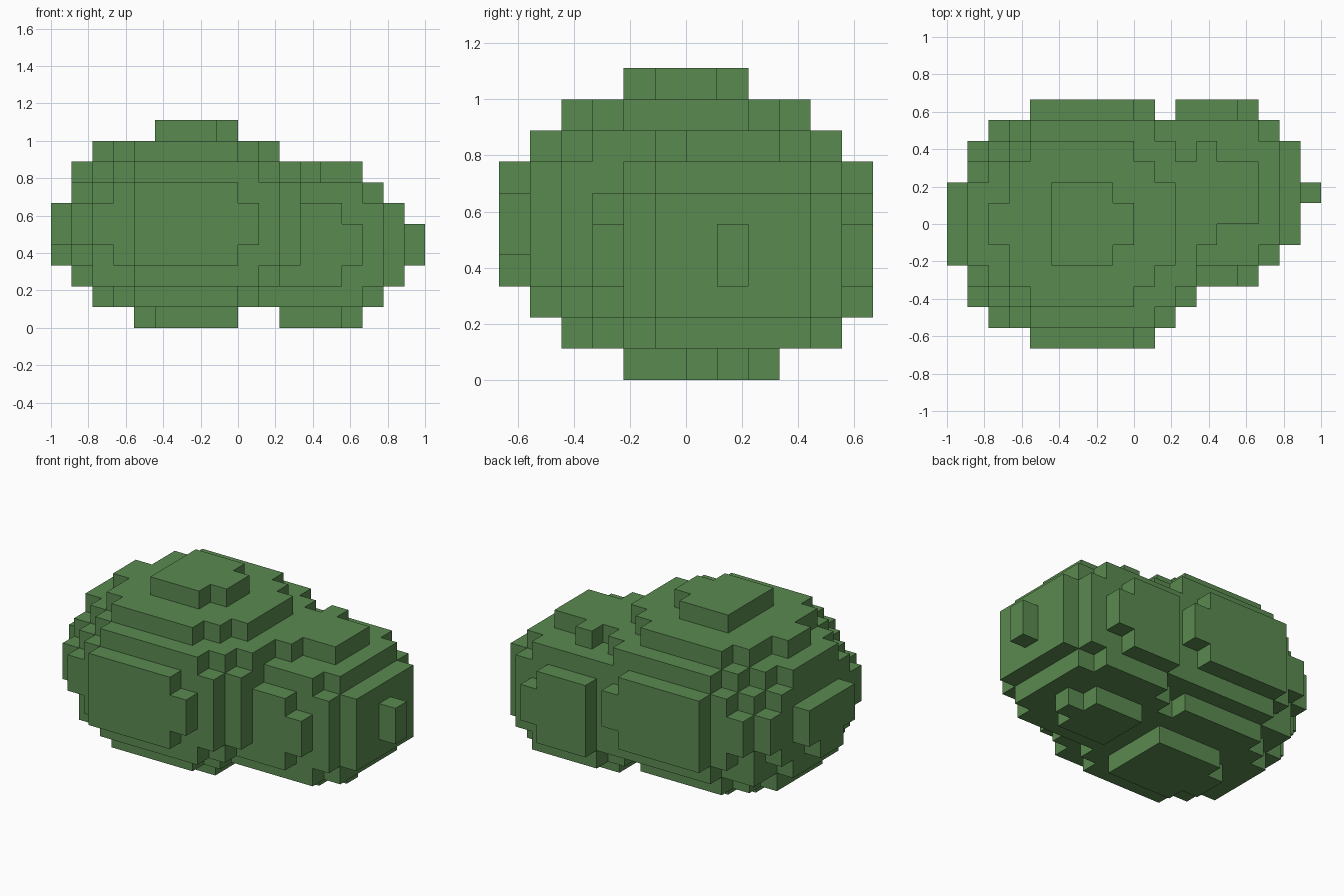
import bpy
import bmesh
from mathutils import Vector

if "Cube" in bpy.data.objects:
    bpy.data.objects.remove(bpy.data.objects["Cube"])

CELL = 1 / 9              # block edge length
NX, NY, NZ = 18, 12, 10   # grid of blocks

# Each leafy lobe is an ellipsoid in block units: centre, radii
LOBES = [
    ((6.66, 6.0, 4.94), (6.5, 6.22, 4.81)),        # large lobe
    ((12.8, 7.5, 4.056), (4.77, 4.591, 3.857)),    # small lobe
]


def filled(cell):
    """A block is present when its middle lies inside a lobe."""
    return any(
        sum(((p + 0.5 - c) / r) ** 2 for p, c, r in zip(cell, centre, radii)) <= 1
        for centre, radii in LOBES
    )


cells = {(i, j, k) for i in range(NX) for j in range(NY) for k in range(NZ)
         if filled((i, j, k))}

bm = bmesh.new()
corners = {}


def corner(point):
    """Shared vertex at a grid corner."""
    if point not in corners:
        i, j, k = point
        corners[point] = bm.verts.new(
            Vector((i - NX / 2, j - NY / 2, k)) * CELL)
    return corners[point]


# Outer skin: one square wherever a block meets open air
for cell in sorted(cells):
    for axis in range(3):
        u, v = (axis + 1) % 3, (axis + 2) % 3
        for side in (0, 1):
            neighbour = list(cell)
            neighbour[axis] += 1 if side else -1
            if tuple(neighbour) in cells:
                continue
            loop = []
            for du, dv in ((0, 0), (1, 0), (1, 1), (0, 1)):
                p = list(cell)
                p[axis] += side
                p[u] += du
                p[v] += dv
                loop.append(corner(tuple(p)))
            bm.faces.new(loop if side else loop[::-1])

mesh = bpy.data.meshes.new("bush_foliage")
bm.to_mesh(mesh)
bm.free()

# Leaf colour
green = bpy.data.materials.new("leaf_green")
green.diffuse_color = (0.102, 0.254, 0.080, 1)
green.use_nodes = True
green.node_tree.nodes["Principled BSDF"].inputs["Base Color"].default_value = green.diffuse_color
mesh.materials.append(green)

bush = bpy.data.objects.new("bush_foliage", mesh)
bpy.context.collection.objects.link(bush)
